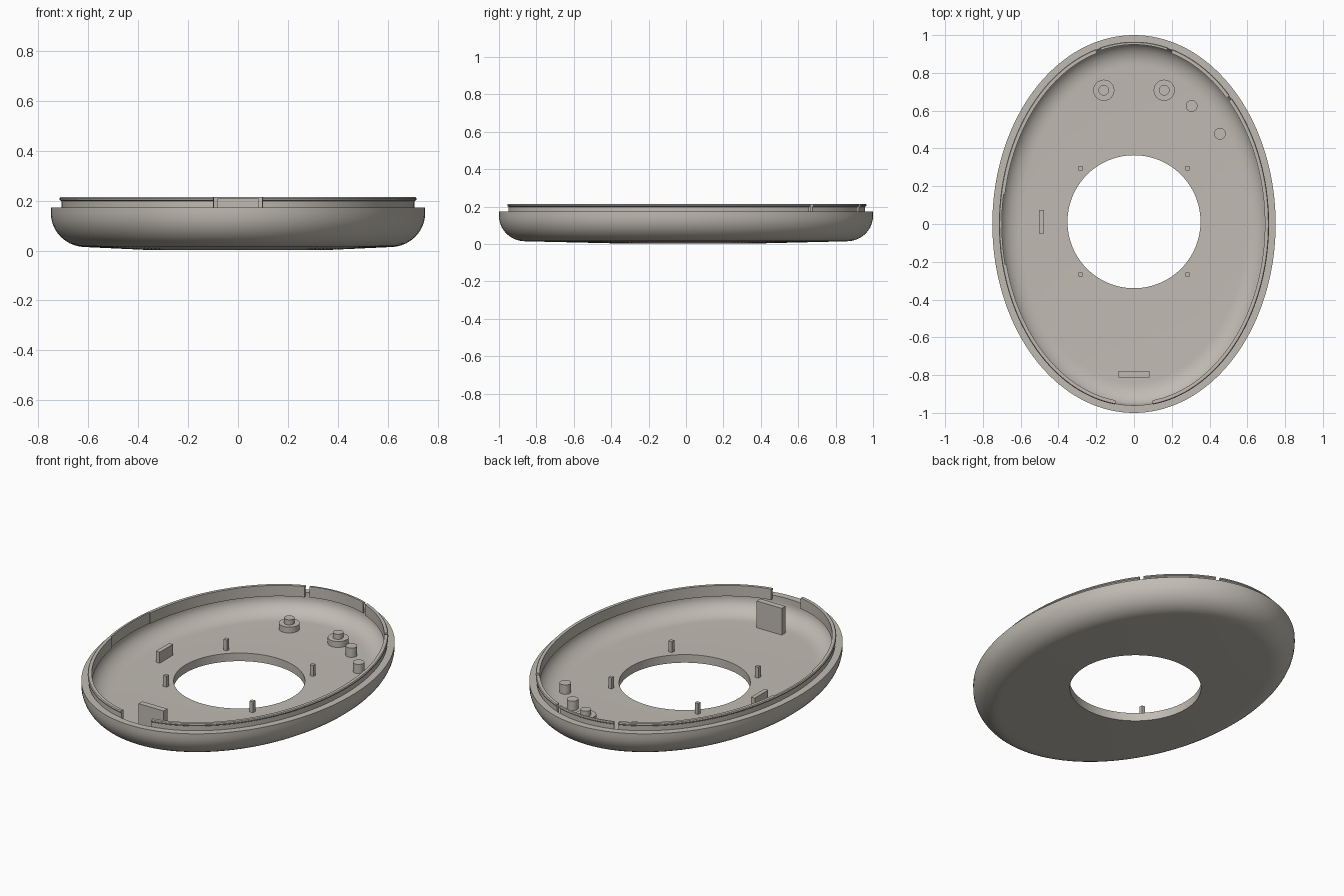
import bpy, bmesh
from math import sin, cos, pi, radians

cube = bpy.data.objects.get("Cube")
if cube:
    bpy.data.objects.remove(cube)

A, B = 0.75, 1.0          # half width and half length of the shell
FLOOR = 0.05
HOLE_R, HOLE_Y = 0.352, 0.012

grey = bpy.data.materials.new("warm grey plastic")
grey.use_nodes = True
colour = (0.53, 0.50, 0.45, 1)
grey.diffuse_color = colour
grey.node_tree.nodes["Principled BSDF"].inputs["Base Color"].default_value = colour


def finish(name, bm, smooth=True):
    bmesh.ops.recalc_face_normals(bm, faces=bm.faces)
    mesh = bpy.data.meshes.new(name)
    bm.to_mesh(mesh)
    bm.free()
    ob = bpy.data.objects.new(name, mesh)
    bpy.context.collection.objects.link(ob)
    mesh.materials.append(grey)
    bpy.ops.object.select_all(action='DESELECT')
    ob.select_set(True)
    bpy.context.view_layer.objects.active = ob
    if smooth:
        bpy.ops.object.shade_smooth_by_angle(angle=radians(30))
    return ob


def oval(inset, z, t):
    return ((A - inset) * cos(t), (B - inset) * sin(t), z)


def bridge(bm, loops, wrap):
    """Join loops in order, back to the first one."""
    n = len(loops[0])
    for a, b in zip(loops, loops[1:] + loops[:1]):
        for i in range(n if wrap else n - 1):
            j = (i + 1) % n
            bm.faces.new((a[i], a[j], b[j], b[i]))


def make_shell():
    bm = bmesh.new()
    angles = [2 * pi * i / 144 for i in range(144)]
    arc = [pi / 2 * i / 10 for i in range(11)]
    # rounded outside, stepped rim, rounded inside
    profile = [(0.14 * (1 - sin(a)), 0.15 - 0.136 * cos(a)) for a in arc]
    profile += [(0, 0.172), (0.04, 0.172)]
    profile += [(0.04 + 0.12 * (1 - cos(a)), 0.14 - (0.14 - FLOOR) * sin(a)) for a in arc]
    loops = [[bm.verts.new(oval(d, z, t)) for t in angles] for d, z in profile]
    for z in (FLOOR, 0.002):
        loops.append([bm.verts.new((HOLE_R * cos(t), HOLE_Y + HOLE_R * sin(t), z))
                      for t in angles])
    bridge(bm, loops, True)
    return finish("oval_shell", bm)


def make_lip(name, start, end, inner):
    """Raised rim piece with a small snap bead on its outside."""
    bm = bmesh.new()
    n = max(3, int((end - start) / 2.5))
    angles = [radians(start + (end - start) * i / n) for i in range(n + 1)]
    profile = [(0.043, 0.15), (0.043, 0.198), (0.035, 0.203), (0.035, 0.209),
               (0.039, 0.214), (inner, 0.214), (inner, 0.15)]
    loops = [[bm.verts.new(oval(d, z, t)) for t in angles] for d, z in profile]
    bridge(bm, loops, False)
    bm.faces.new([lp[0] for lp in loops])
    bm.faces.new([lp[-1] for lp in loops])
    return finish(name, bm)


def box(name, x, y, sx, sy, top):
    bm = bmesh.new()
    bmesh.ops.create_cube(bm, size=1)
    low = FLOOR - 0.01
    for v in bm.verts:
        v.co = (x + v.co.x * sx, y + v.co.y * sy, (low + top) / 2 + v.co.z * (top - low))
    return finish(name, bm, False)


def peg(name, x, y, r, top):
    bm = bmesh.new()
    low = FLOOR - 0.01
    bmesh.ops.create_cone(bm, cap_ends=True, segments=32, radius1=r, radius2=r, depth=top - low)
    bmesh.ops.translate(bm, verts=bm.verts, vec=(x, y, (low + top) / 2))
    return finish(name, bm)


make_shell()

# Rim pieces, thinner where the rim is relieved inside
THICK, THIN = 0.057, 0.05
right_lip = make_lip("lip_right_front", -82, 43.5, THICK)
make_lip("lip_right_back", 45, 73.5, THICK)
make_lip("lip_back", 75.5, 104.5, THIN)
make_lip("lip_left_back", 106.5, 170.5, THICK)
make_lip("lip_left_relief", 170.5, 193, THIN)
make_lip("lip_left_front", 193, 262, THICK)

# Round cable notch in the side rim
bm = bmesh.new()
bmesh.ops.create_cone(bm, cap_ends=True, segments=32, radius1=0.04, radius2=0.04, depth=0.3)
for v in bm.verts:
    v.co = (A - 0.04 + v.co.z, 0.008 + v.co.y, 0.213 + v.co.x)
cutter = finish("notch_cutter", bm)
cutter.hide_render = True
bpy.context.view_layer.objects.active = right_lip
cut = right_lip.modifiers.new("notch", 'BOOLEAN')
cut.operation, cut.object, cut.solver = 'DIFFERENCE', cutter, 'EXACT'
bpy.ops.object.modifier_apply(modifier=cut.name)
bpy.data.objects.remove(cutter)

# Upright plates on the floor
box("front_plate", 0, -0.795, 0.165, 0.035, 0.208)
box("side_plate", -0.49, 0.012, 0.025, 0.125, 0.115)

# Four square posts around the opening
for x in (-0.283, 0.283):
    for y in (-0.268, 0.295):
        box("square_post", x, y, 0.022, 0.022, 0.115)

# Stepped bosses and plain pegs near the back
for x in (-0.16, 0.16):
    peg("boss_base", x, 0.708, 0.056, 0.085)
    peg("boss_pin", x, 0.708, 0.028, 0.115)
for x, y in ((0.305, 0.625), (0.455, 0.478)):
    peg("round_peg", x, y, 0.031, 0.105)
